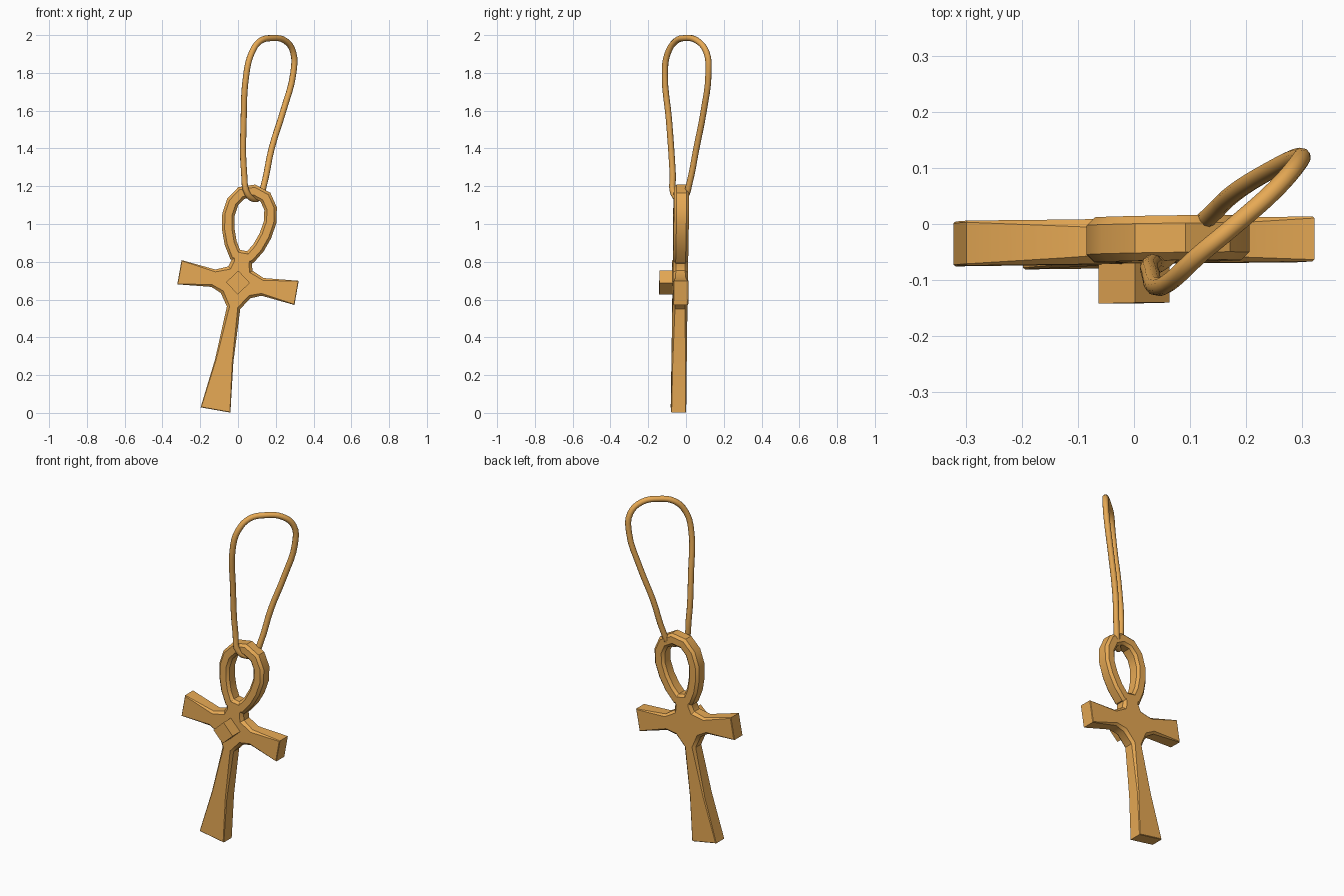
import bpy, bmesh, math
from mathutils import Vector

if "Cube" in bpy.data.objects:
    bpy.data.objects.remove(bpy.data.objects["Cube"])

TILT = math.radians(10)
gold = bpy.data.materials.new("gold")
gold.diffuse_color = (0.8, 0.4, 0.09, 1)
gold.use_nodes = True
gold.node_tree.nodes["Principled BSDF"].inputs["Base Color"].default_value = gold.diffuse_color


def place(u, d, v):
    """Pendant-local (across, depth, up) to tilted world position."""
    x = u * math.cos(TILT) + v * math.sin(TILT)
    z = 0.69 - u * math.sin(TILT) + v * math.cos(TILT)
    return (x, d - 0.031 + 0.014 * x + 0.011 * (z - 0.69), z)


def normals(pts):
    """Mitred inward normals of a counter-clockwise closed 2D outline."""
    out = []
    for i, p in enumerate(pts):
        a = (p - pts[i - 1]).normalized()
        b = (pts[(i + 1) % len(pts)] - p).normalized()
        na, nb = Vector((-a.y, a.x)), Vector((-b.y, b.x))
        m = (na + nb).normalized()
        out.append(m / max(m.dot(na), 0.5))
    return out


def build(name, rings, cap=False, wrap=False):
    """Skin matching closed rings of local points."""
    bm = bmesh.new()
    vs = [[bm.verts.new(place(*p)) for p in r] for r in rings]
    n = len(vs[0])
    pairs = list(zip(vs, vs[1:])) + ([(vs[-1], vs[0])] if wrap else [])
    for a, b in pairs:
        for i in range(n):
            j = (i + 1) % n
            bm.faces.new((a[i], a[j], b[j], b[i]))
    if cap:
        bm.faces.new(vs[0])
        bm.faces.new(vs[-1])
    bmesh.ops.recalc_face_normals(bm, faces=bm.faces)
    me = bpy.data.meshes.new(name)
    bm.to_mesh(me)
    bm.free()
    ob = bpy.data.objects.new(name, me)
    bpy.context.collection.objects.link(ob)
    finish(ob)


def finish(ob):
    ob.data.materials.append(gold)
    bpy.ops.object.select_all(action='DESELECT')
    ob.select_set(True)
    bpy.context.view_layer.objects.active = ob
    if ob.type == 'MESH':
        bpy.ops.object.shade_smooth_by_angle(angle=math.radians(35))


# Flared cross body: right half outline (across, up, edge chamfer), mirrored
half = [(.08, -.685, .003), (.049, -.42, .006), (.036, -.135, .014),
        (.08, -.07, .016), (.135, -.047, .012), (.315, -.065, .003),
        (.315, .065, .003), (.13, .047, .012), (.065, .075, .016),
        (.055, .11, .016), (.065, .15, .016), (.03, .172, .014)]
full = half + [(-u, v, c) for u, v, c in reversed(half)]
pts = [Vector((u, v)) for u, v, c in full]
nrm = normals(pts)
H = 0.04


def layer(side, inset):
    out = []
    for p, n, (_, _, c) in zip(pts, nrm, full):
        q = p + n * c if inset else p
        out.append((q.x, side * (H if inset else H - c), q.y))
    return out


build("cross_body", [layer(-1, True), layer(-1, False),
                     layer(1, False), layer(1, True)], cap=True)

# Egg-shaped top loop with a chamfered section
side = [(.04, .143), (.075, .20), (.1, .27), (.112, .345), (.102, .415), (.065, .47)]
path = [(0, .13)] + side + [(0, .492)] + [(-u, v) for u, v in reversed(side)]
path = [Vector(p) for p in path]
W, C = 0.033, 0.014
section = [(-W, -H + C), (-W + C, -H), (W - C, -H), (W, -H + C),
           (W, H - C), (W - C, H), (-W + C, H), (-W, H - C)]
build("top_loop", [[((p + n * s).x, d, (p + n * s).y) for s, d in section]
                   for p, n in zip(path, normals(path))], wrap=True)

# Diamond stud on the front
R = 0.063
stud = []
for d in (-0.11, -0.02):
    stud.append([(R * math.cos(a), d, R * math.sin(a))
                 for a in (math.pi / 2 * k + TILT * 0.8 for k in range(4))])
build("front_stud", stud, cap=True)

# Hanging cord through the loop
cord_pts = [(.09, -.03, 1.132), (.05, -.066, 1.16), (.033, -.07, 1.26),
            (.03, -.09, 1.55), (.045, -.112, 1.8), (.07, -.098, 1.9),
            (.115, -.056, 1.967), (.18, -.002, 1.984), (.25, .06, 1.97),
            (.292, .108, 1.91), (.293, .119, 1.8), (.24, .094, 1.6),
            (.178, .055, 1.4), (.138, .017, 1.21), (.118, -.002, 1.15)]
cu = bpy.data.curves.new("cord", 'CURVE')
cu.dimensions = '3D'
cu.bevel_depth = 0.0165
cu.bevel_resolution = 3
sp = cu.splines.new('BEZIER')
sp.bezier_points.add(len(cord_pts) - 1)
for bp, co in zip(sp.bezier_points, cord_pts):
    bp.co = co
    bp.handle_left_type = bp.handle_right_type = 'AUTO'
sp.use_cyclic_u = True
sp.use_smooth = True
sp.resolution_u = 4
cord = bpy.data.objects.new("cord", cu)
bpy.context.collection.objects.link(cord)
finish(cord)
